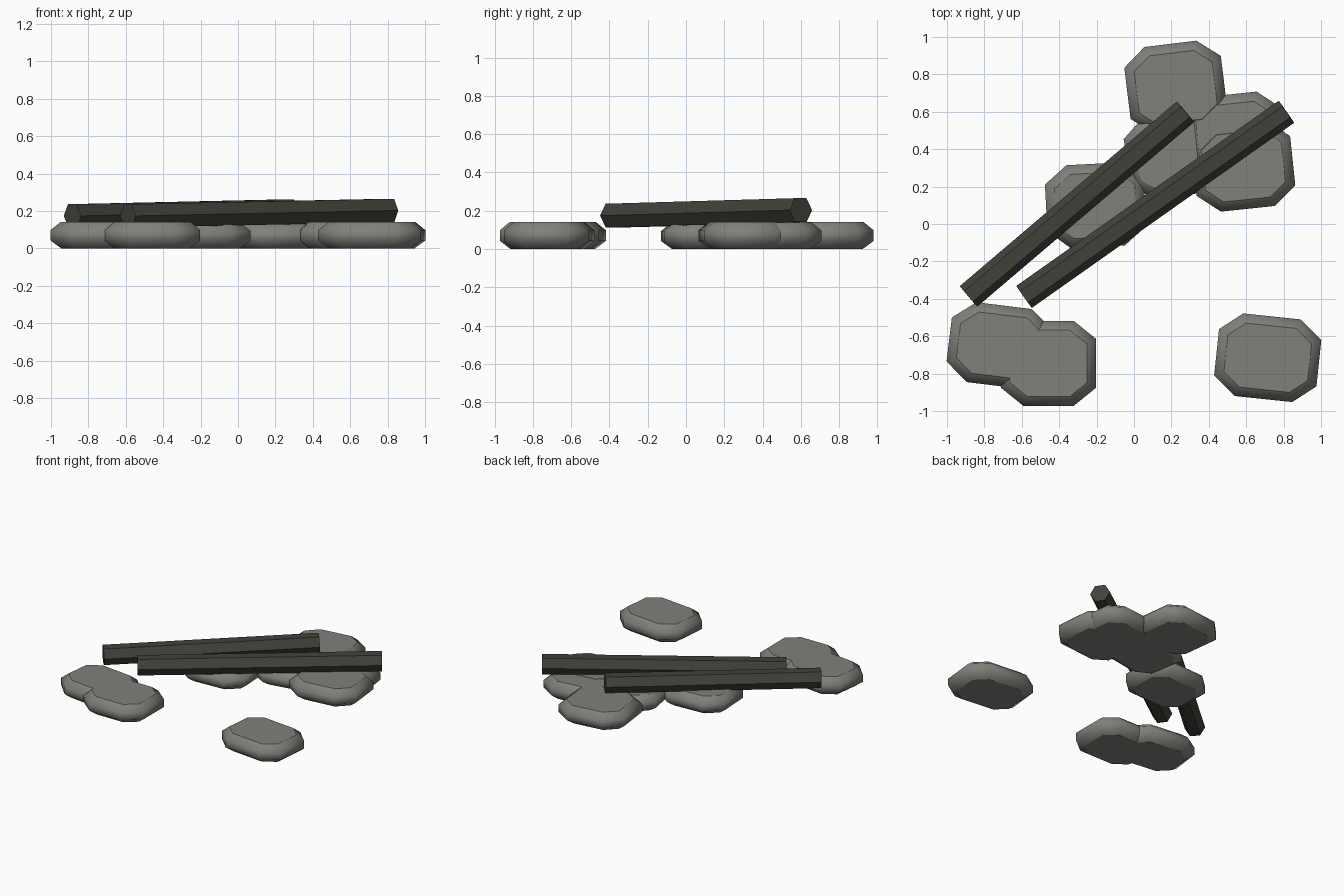
import bpy, bmesh
from math import radians
from mathutils import Matrix, Vector

cube = bpy.data.objects.get("Cube")
if cube:
    bpy.data.objects.remove(cube, do_unlink=True)


def material(name, rgb):
    mat = bpy.data.materials.new(name)
    mat.use_nodes = True
    mat.diffuse_color = (*rgb, 1)
    mat.node_tree.nodes["Principled BSDF"].inputs["Base Color"].default_value = (*rgb, 1)
    return mat


STONE = material("grey stone", (0.22, 0.215, 0.195))
WOOD = material("dark wood", (0.054, 0.053, 0.042))


def add_object(name, bm, mat):
    bmesh.ops.recalc_face_normals(bm, faces=bm.faces)
    mesh = bpy.data.meshes.new(name)
    bm.to_mesh(mesh)
    bm.free()
    mesh.materials.append(mat)
    obj = bpy.data.objects.new(name, mesh)
    bpy.context.collection.objects.link(obj)
    return obj


def octagon(hx, hy, cx, cy):
    """Rectangle outline with its corners cut off."""
    quarter = [(hx, hy - cy), (hx - cx, hy)]
    left = [(-x, y) for x, y in reversed(quarter)]
    top = quarter + left
    return top + [(-x, -y) for x, y in top]


def stone(name, x, y, hx, hy, turn, height=0.14):
    """Flat slab: wide middle band, rounded-off rims, flat top and bottom."""
    bm = bmesh.new()
    rings = []
    for level, inset in ((0, 0.055), (0.3, 0), (0.7, 0), (1, 0.05)):
        shrink = 1 - inset * 5
        outline = octagon(hx - inset, hy - inset, 0.12 * shrink, 0.097 * shrink)
        rings.append([bm.verts.new((px, py, level * height)) for px, py in outline])
    for low, high in zip(rings, rings[1:]):
        for i in range(8):
            j = (i + 1) % 8
            bm.faces.new((low[i], low[j], high[j], high[i])).smooth = True
    bm.faces.new(rings[0])
    bm.faces.new(rings[-1])
    obj = add_object(name, bm, STONE)
    obj.location = (x, y, 0)
    obj.rotation_euler.z = radians(turn)


def beam(name, start, end, radius=0.072):
    """Six-sided log between two points, with a flat side up."""
    a, b = Vector(start), Vector(end)
    axis = (b - a).normalized()
    side = Vector((0, 0, 1)).cross(axis).normalized()
    up = axis.cross(side)
    frame = Matrix((side, up, axis)).transposed().to_4x4()
    bm = bmesh.new()
    bmesh.ops.create_cone(bm, cap_ends=True, segments=6, radius1=radius,
                          radius2=radius, depth=(b - a).length,
                          matrix=Matrix.Rotation(radians(90), 4, 'Z'))
    # Put a corner, not a flat, on the sideways axis
    widest = max(abs(v.co.x) for v in bm.verts)
    if widest < radius * 0.95:
        bm.transform(Matrix.Rotation(radians(30), 4, 'Z'))
    bm.transform(Matrix.Translation((a + b) / 2) @ frame)
    add_object(name, bm, WOOD)


# Paving stones
stone("front_left_stone", 0.715, -0.715, 0.275, 0.222, -6)
stone("front_right_outer_stone", -0.72, -0.65, 0.27, 0.215, -7)
stone("front_right_inner_stone", -0.457, -0.745, 0.255, 0.227, 0)
stone("middle_right_stone", -0.205, 0.10, 0.265, 0.222, 3, 0.135)
stone("centre_stone", 0.223, 0.372, 0.26, 0.225, 10, 0.13)
stone("middle_left_stone", 0.585, 0.31, 0.265, 0.23, 6)
stone("back_left_stone", 0.545, 0.465, 0.255, 0.23, 6, 0.138)
stone("back_stone", 0.223, 0.73, 0.26, 0.235, 7)

# Fallen beams resting across the stones
beam("right_beam", (-0.885, -0.387, 0.174), (0.275, 0.60, 0.2))
beam("left_beam", (-0.588, -0.39, 0.174), (0.815, 0.60, 0.203))
